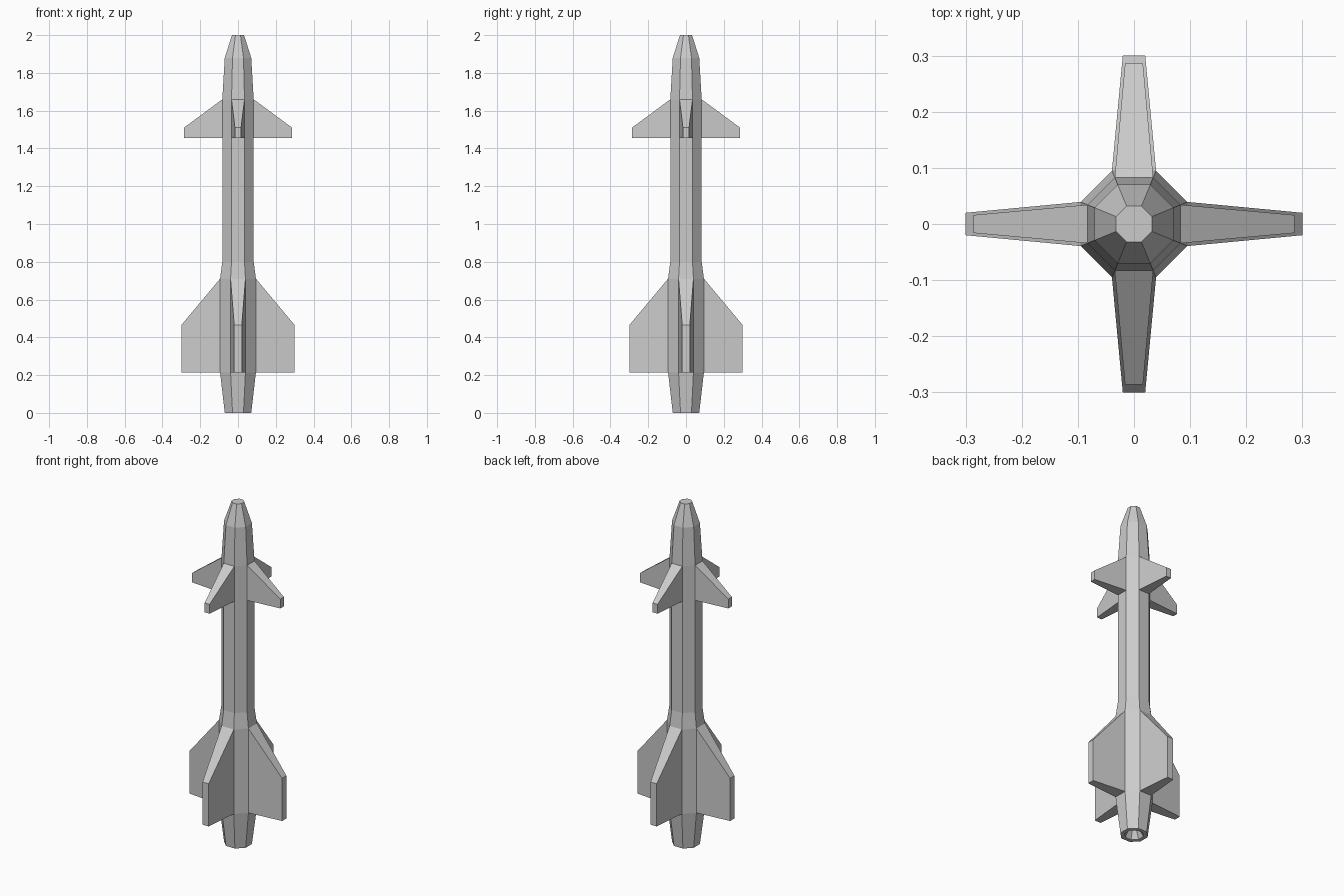
import bpy, bmesh, math

if "Cube" in bpy.data.objects:
    bpy.data.objects.remove(bpy.data.objects["Cube"])

SIDES = 8
# (z, apothem) from the nozzle floor, out around the rim, up to the nose
PROFILE = [(0.045, 0.028), (0.0, 0.048), (0.0, 0.07), (0.215, 0.095), (0.71, 0.095),
           (0.80, 0.083), (1.455, 0.083), (1.66, 0.083), (1.88, 0.07), (2.0, 0.032)]
TAIL_BAND, NOSE_BAND = 3, 6

bm = bmesh.new()

# Octagonal body with flats facing the axes
rings = []
for z, apothem in PROFILE:
    r = apothem / math.cos(math.pi / SIDES)
    angles = [(i - 0.5) * 2 * math.pi / SIDES for i in range(SIDES)]
    rings.append([bm.verts.new((r * math.cos(a), r * math.sin(a), z)) for a in angles])

bands = []
for low, high in zip(rings, rings[1:]):
    bands.append([bm.faces.new((low[i], low[(i + 1) % SIDES], high[(i + 1) % SIDES], high[i]))
                  for i in range(SIDES)])
bm.faces.new(rings[0][::-1])
bm.faces.new(rings[-1])


def extrude_fin(side, band, reach, half_width, z_low, z_high):
    """Pull one body flat outward into a tapered, swept fin."""
    face = bands[band][side]
    tip = bmesh.ops.extrude_discrete_faces(bm, faces=[face])["faces"][0]
    a = side * 2 * math.pi / SIDES
    c, s = math.cos(a), math.sin(a)
    middle = tip.calc_center_median().z
    for v in tip.verts:
        across = half_width if v.co.y * c - v.co.x * s > 0 else -half_width
        z = z_high if v.co.z > middle else z_low
        v.co = (reach * c - across * s, reach * s + across * c, z)


# Four tail fins and four smaller nose fins
for side in range(0, SIDES, 2):
    extrude_fin(side, TAIL_BAND, 0.30, 0.02, 0.215, 0.465)
    extrude_fin(side, NOSE_BAND, 0.286, 0.016, 1.455, 1.51)

bmesh.ops.recalc_face_normals(bm, faces=bm.faces)
mesh = bpy.data.meshes.new("missile_body")
bm.to_mesh(mesh)
bm.free()
missile = bpy.data.objects.new("missile_body_with_fins", mesh)
bpy.context.collection.objects.link(missile)
